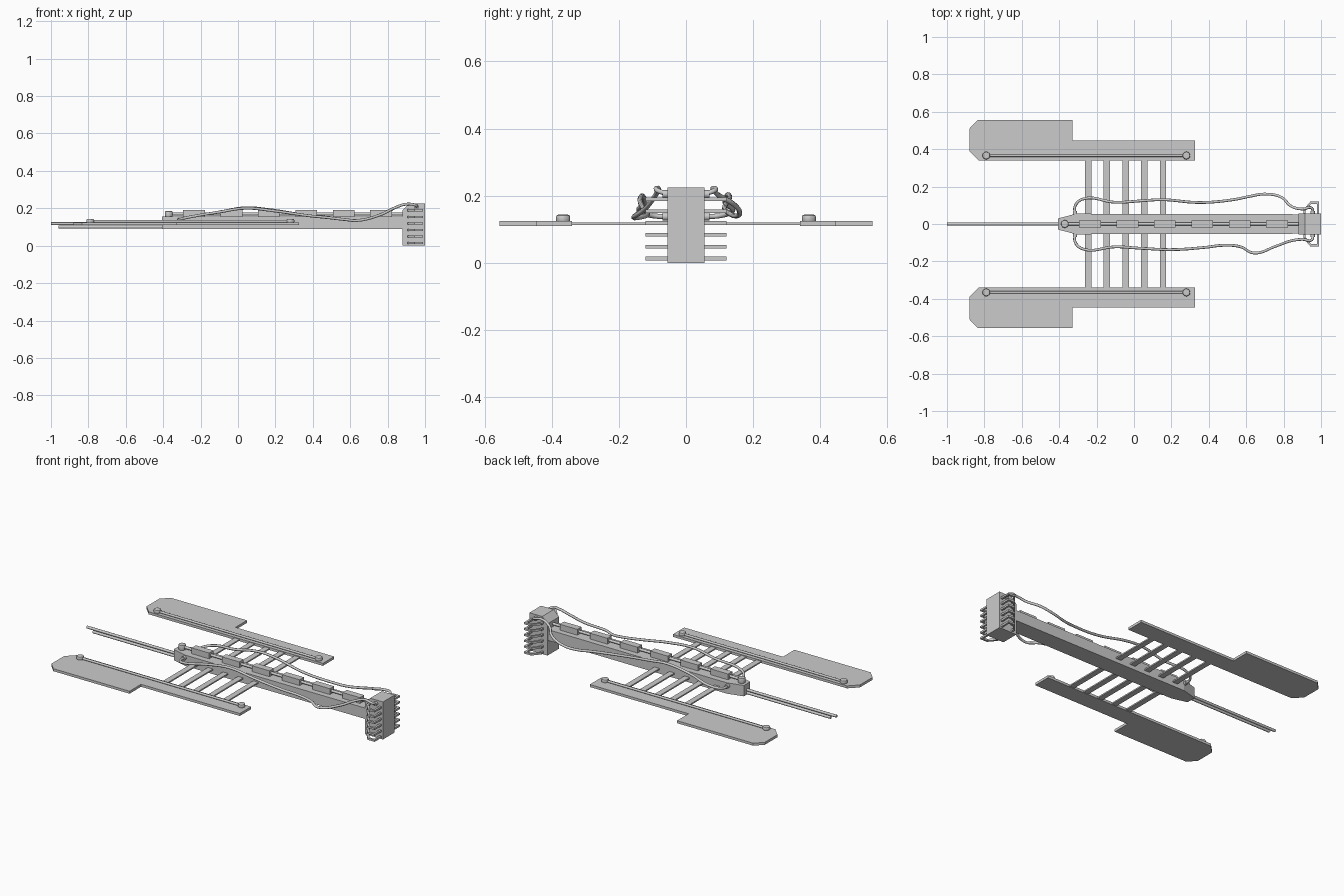
import bpy, bmesh
from mathutils import Vector

if "Cube" in bpy.data.objects:
    bpy.data.objects.remove(bpy.data.objects["Cube"])


def finish(bm, name, smooth=False):
    bmesh.ops.recalc_face_normals(bm, faces=bm.faces)
    me = bpy.data.meshes.new(name)
    bm.to_mesh(me)
    bm.free()
    ob = bpy.data.objects.new(name, me)
    bpy.context.collection.objects.link(ob)
    if smooth:
        for p in me.polygons:
            p.use_smooth = len(p.vertices) == 4
    return ob


def prism(name, pts, offset):
    """Extrude a closed 3D outline along an offset vector."""
    bm = bmesh.new()
    f = bm.faces.new([bm.verts.new(p) for p in pts])
    ext = bmesh.ops.extrude_face_region(bm, geom=[f])
    bmesh.ops.translate(bm, vec=offset,
                        verts=[v for v in ext["geom"] if isinstance(v, bmesh.types.BMVert)])
    return finish(bm, name)


def box(name, x0, x1, y0, y1, z0, z1):
    return prism(name, [(x0, y0, z0), (x1, y0, z0), (x1, y1, z0), (x0, y1, z0)], (0, 0, z1 - z0))


def rod(name, a, b, r, sides=10):
    a, b = Vector(a), Vector(b)
    d = b - a
    m = d.to_track_quat('Z', 'Y').to_matrix().to_4x4()
    m.translation = (a + b) / 2
    bm = bmesh.new()
    bmesh.ops.create_cone(bm, cap_ends=True, segments=sides, radius1=r, radius2=r,
                          depth=d.length, matrix=m)
    return finish(bm, name, True)


def knob(name, x, y, z0, z1, r):
    """Short cylinder with a bevelled top."""
    ob = rod(name, (x, y, z0), (x, y, z1), r, 12)
    mod = ob.modifiers.new("bevel", 'BEVEL')
    mod.width, mod.segments = 0.007, 2
    return ob


def tube(name, pts, r, kind='BEZIER'):
    cu = bpy.data.curves.new(name, 'CURVE')
    cu.dimensions = '3D'
    cu.bevel_depth, cu.bevel_resolution, cu.resolution_u = r, 2, 6
    cu.use_fill_caps = True
    s = cu.splines.new(kind)
    s.bezier_points.add(len(pts) - 1)
    for bp, p in zip(s.bezier_points, pts):
        bp.co = p
        bp.handle_left_type = bp.handle_right_type = 'AUTO'
    ob = bpy.data.objects.new(name, cu)
    bpy.context.collection.objects.link(ob)
    bpy.ops.object.select_all(action='DESELECT')
    ob.select_set(True)
    bpy.context.view_layer.objects.active = ob
    bpy.ops.object.convert(target='MESH')
    return ob


# Central spine with tapered tip
half = [(-0.405, 0.03), (-0.31, 0.055), (0.9, 0.052)]
outline = half + [(x, -y) for x, y in reversed(half)]
prism("spine", [(x, y, 0.09) for x, y in outline], (0, 0, 0.065))

# Top rail, clamp blocks and tip peg
rod("top_rail", (-0.37, 0, 0.17), (0.9, 0, 0.17), 0.008)
for i in range(6):
    c = -0.235 + 0.2 * i
    box(f"rail_block_{i}", c - 0.058, c + 0.058, -0.02, 0.02, 0.155, 0.19)
knob("tip_peg", -0.37, 0, 0.15, 0.186, 0.021)

# Twin probe rods
rod("upper_probe", (-1.0, 0, 0.118), (-0.35, 0, 0.118), 0.008)
rod("lower_probe", (-0.96, 0, 0.1), (-0.35, 0, 0.1), 0.008)

# Head block with sloped rear edge
prism("head_block", [(0.88, -0.055, 0), (1.0, -0.055, 0), (1.0, -0.055, 0.225),
                     (0.915, -0.055, 0.225), (0.88, -0.055, 0.19)], (0, 0.11, 0))

# Cross bars joining the side panels
for i in range(5):
    c = -0.245 + 0.1 * i
    box(f"cross_bar_{i}", c - 0.017, c + 0.017, -0.345, 0.345, 0.113, 0.121)

for side, s in (("left", 1), ("right", -1)):
    # Stepped side panel with clipped corners
    panel = [(-0.83, 0.34), (0.325, 0.34), (0.325, 0.447), (-0.33, 0.447),
             (-0.33, 0.556), (-0.835, 0.556), (-0.88, 0.51), (-0.88, 0.39)]
    prism(f"{side}_panel", [(x, s * y, 0.11) for x, y in panel], (0, 0, 0.015))
    # Panel rail and knobs
    rod(f"{side}_panel_rail", (-0.79, s * 0.366, 0.13), (0.28, s * 0.366, 0.13), 0.007)
    for x in (-0.79, 0.28):
        knob(f"{side}_panel_knob", x, s * 0.366, 0.12, 0.144, 0.021)
    # Bent handle fins on the head
    fin = [(0.99, 0.05), (0.99, 0.12), (0.943, 0.12), (0.905, 0.075), (0.905, 0.05),
           (0.917, 0.05), (0.917, 0.071), (0.949, 0.108), (0.978, 0.108), (0.978, 0.05)]
    for k in range(6):
        prism(f"{side}_head_fin_{k}", [(x, s * y, 0.008 + 0.0352 * k) for x, y in fin],
              (0, 0, 0.011))
    # Cable sockets
    rod(f"{side}_cable_socket", (-0.315, s * 0.04, 0.138), (-0.315, s * 0.07, 0.138), 0.012)
    rod(f"{side}_head_socket", (0.955, s * 0.05, 0.205), (0.955, s * 0.07, 0.205), 0.012)

# Loose cables
start = [(-0.315, 0.055, 0.138), (-0.315, 0.095, 0.14), (-0.275, 0.133, 0.15)]
end = [(0.95, 0.085, 0.216), (0.955, 0.055, 0.205)]
left = start + [(-0.1, 0.116, 0.18), (0.04, 0.124, 0.203), (0.15, 0.13, 0.195),
                (0.35, 0.115, 0.165), (0.53, 0.13, 0.147), (0.62, 0.148, 0.14),
                (0.7, 0.16, 0.148), (0.79, 0.142, 0.175), (0.84, 0.095, 0.203),
                (0.9, 0.08, 0.222)] + end
right = [(x, -y, z) for x, y, z in start] + [
    (-0.1, -0.122, 0.18), (0.04, -0.13, 0.2), (0.2, -0.137, 0.185), (0.38, -0.125, 0.16),
    (0.48, -0.114, 0.15), (0.57, -0.122, 0.14), (0.64, -0.155, 0.135), (0.76, -0.118, 0.165),
    (0.84, -0.09, 0.203), (0.9, -0.082, 0.222)] + [(x, -y, z) for x, y, z in end]
tube("left_cable", left, 0.0075)
tube("right_cable", right, 0.0075)
